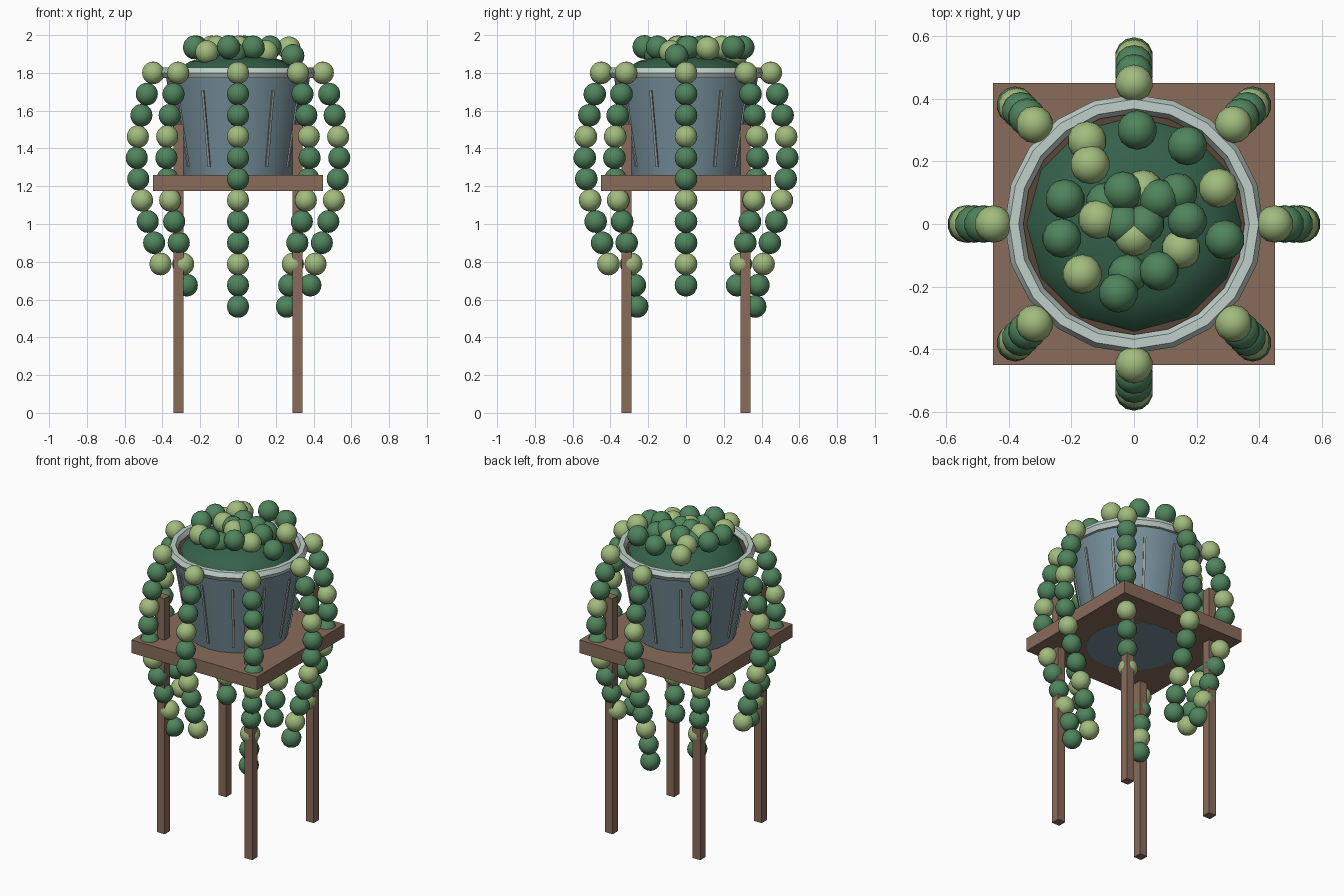
import bpy, bmesh
from math import sin, cos, pi, radians, atan2
from mathutils import Matrix, Vector

old = bpy.data.objects.get("Cube")
if old:
    bpy.data.objects.remove(old, do_unlink=True)


def material(name, rgb):
    m = bpy.data.materials.new(name)
    m.use_nodes = True
    color = (*rgb, 1)
    m.diffuse_color = color
    bsdf = next(n for n in m.node_tree.nodes if n.type == 'BSDF_PRINCIPLED')
    bsdf.inputs["Base Color"].default_value = color
    return m


WOOD = material("wood", (0.25, 0.15, 0.105))
POT = material("blue_grey_glaze", (0.18, 0.27, 0.32))
RIM = material("pale_rim", (0.52, 0.62, 0.58))
GROOVE = material("grey_rib", (0.32, 0.36, 0.34))
SOIL = material("soil", (0.10, 0.06, 0.04))
MOSS = material("deep_green", (0.035, 0.12, 0.07))
DARK = material("leaf_green", (0.08, 0.23, 0.11))
LIGHT = material("light_leaf_green", (0.36, 0.50, 0.21))


def finish(name, bm, mats, smooth=False):
    mesh = bpy.data.meshes.new(name)
    bm.to_mesh(mesh)
    bm.free()
    for m in mats:
        mesh.materials.append(m)
    ob = bpy.data.objects.new(name, mesh)
    bpy.context.collection.objects.link(ob)
    if smooth:
        bpy.ops.object.select_all(action='DESELECT')
        ob.select_set(True)
        bpy.context.view_layer.objects.active = ob
        bpy.ops.object.shade_smooth_by_angle(angle=radians(40))
    return ob


def box(name, center, size, mat, turn=Matrix()):
    bm = bmesh.new()
    bmesh.ops.create_cube(bm, size=1, matrix=Matrix.Translation(center) @ turn @ Matrix.Diagonal((*size, 1)))
    return finish(name, bm, [mat])


def lathe(name, profile, sides, mat):
    """Spin a closed radius/height profile around z."""
    bm = bmesh.new()
    verts = [bm.verts.new((r, 0, z)) for r, z in profile]
    edges = [bm.edges.new((a, b)) for a, b in zip(verts, verts[1:] + verts[:1])]
    bmesh.ops.spin(bm, geom=verts + edges, axis=(0, 0, 1), cent=(0, 0, 0),
                   angle=2 * pi, steps=sides, use_merge=True)
    bmesh.ops.remove_doubles(bm, verts=bm.verts, dist=0.0005)
    bmesh.ops.recalc_face_normals(bm, faces=bm.faces)
    return finish(name, bm, [mat], True)


def beads(name, items, radius):
    """Join spheres given as (position, is_light) into one object."""
    bm = bmesh.new()
    for pos, light in items:
        new = bmesh.ops.create_uvsphere(bm, u_segments=14, v_segments=10, radius=radius,
                                        matrix=Matrix.Translation(pos))
        for f in {f for v in new["verts"] for f in v.link_faces}:
            f.material_index = int(light)
    return finish(name, bm, [DARK, LIGHT], True)


# Stand: square shelf and four posts
box("shelf", (0, 0, 1.2175), (0.9, 0.9, 0.085), WOOD)
for sx, side in ((-1, "right"), (1, "left")):
    for sy, end in ((-1, "front"), (1, "back")):
        box(f"{end}_{side}_leg", (sx * 0.315, sy * 0.315, 0.765), (0.055, 0.055, 1.53), WOOD)

# Pot with a tapering wall, and a rounded rim
lathe("pot", [(0, 1.174), (0.28, 1.174), (0.385, 1.80), (0.365, 1.80), (0.36, 1.77), (0, 1.77)], 24, POT)
lathe("pot_rim", [(0.383 + 0.03 * cos(k * pi / 3), 1.80 + 0.032 * sin(k * pi / 3)) for k in range(6)], 20, RIM)

# Thin ribs leaning with the pot wall
lean = atan2(0.105, 0.626)
for k in range(12):
    a = k * pi / 6
    turn = Matrix.Rotation(a, 4, 'Z') @ Matrix.Rotation(lean, 4, 'Y')
    box(f"pot_rib_{k + 1}", (0.336 * cos(a), 0.336 * sin(a), 1.505), (0.014, 0.014, 0.41), GROOVE, turn)

# Soil and the low leafy mound
bm = bmesh.new()
bmesh.ops.create_circle(bm, cap_ends=True, radius=0.365, segments=24, matrix=Matrix.Translation((0, 0, 1.785)))
finish("soil", bm, [SOIL])
bm = bmesh.new()
bmesh.ops.create_uvsphere(bm, u_segments=12, v_segments=8, radius=1,
                          matrix=Matrix.Translation((0, 0, 1.76)) @ Matrix.Diagonal((0.355, 0.355, 0.145, 1)))
finish("leafy_mound", bm, [MOSS], True)

# Round leaves on top of the mound
light_tops = [(-0.15, 0.265, 1.90), (-0.14, 0.19, 1.935), (-0.115, 0.015, 1.935), (0.27, 0.115, 1.93),
              (-0.165, -0.16, 1.91), (0.15, -0.08, 1.91), (0.03, 0.11, 1.90), (0, -0.04, 1.935)]
dark_tops = [(0.01, 0.30, 1.935), (0.17, 0.25, 1.935), (-0.22, 0.08, 1.935), (-0.23, -0.045, 1.935),
             (0.29, -0.05, 1.89), (0.17, 0.01, 1.935), (0.08, 0.08, 1.935), (-0.035, 0.105, 1.935),
             (0.14, 0.10, 1.91), (-0.09, 0.07, 1.90), (0.08, -0.15, 1.935), (-0.05, -0.22, 1.937),
             (-0.02, -0.16, 1.90), (-0.035, 0, 1.935), (0.035, 0, 1.935)]
beads("top_leaves", [(p, True) for p in light_tops] + [(p, False) for p in dark_tops], 0.063)

# Eight trailing strands that bow outward and curl in; every third bead is light
for k, count in enumerate((11, 10, 12, 11, 10, 11, 10, 12)):
    a = k * pi / 4
    strand = []
    for i in range(count):
        r = 0.449 + 0.087 * sin(0.4 * i)
        strand.append((Vector((r * cos(a), r * sin(a), 1.80 - 0.1124 * i)), i % 3 == 0))
    beads(f"trailing_strand_{k + 1}", strand, 0.06)
